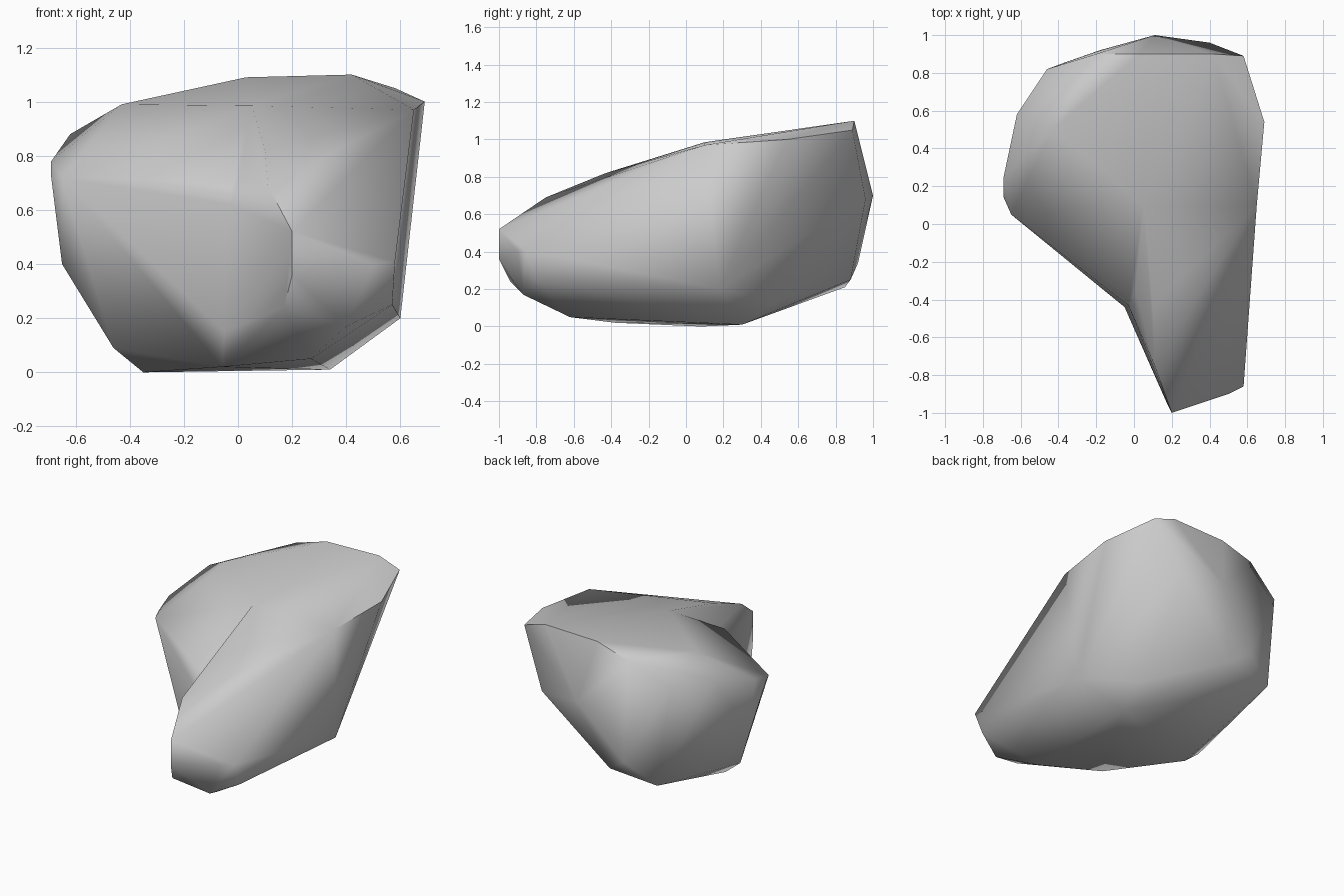
import bpy, bmesh

if "Cube" in bpy.data.objects:
    bpy.data.objects.remove(bpy.data.objects["Cube"])

# Points common to both halves of the boulder
shared = [(.34, .3, .01), (.6, .18, .2), (.65, .1, .97), (.05, .1, .985),
          (-.03, -.43, .62), (-.05, -.44, .15), (-.06, -.38, .02)]

# Broad main mass: base, left flank, back, top rim
body = [(-.35, .08, 0), (-.46, .08, .09), (-.65, .26, .4), (-.65, .05, .72),
        (-.69, .14, .72), (-.69, .25, .78), (-.62, .58, .88), (-.46, .82, .88),
        (-.38, .85, .21), (-.18, .92, .34), (-.05, .88, .25), (.25, .73, .32),
        (.36, .48, .13), (.11, 1, .7), (.4, .96, .68), (.03, .9, 1.09),
        (.42, .9, 1.1), (.58, .89, 1.05), (.69, .54, 1), (-.43, .5, .99),
        (-.2, .9, 1.02), (-.02, -.38, .7)]

# Narrow nose that tapers to the front
nose = [(.2, -1, .52), (.2, -1, .36), (.17, -.94, .24), (.4, -.87, .17),
        (.58, -.86, .41), (.57, -.8, .25), (.27, -.62, .05), (.03, -.6, .14),
        (.11, -.75, .69), (.1, -.43, .82), (.61, -.4, .63), (.5, -.9, .4)]


def hull(name, points):
    bm = bmesh.new()
    for p in points:
        bm.verts.new(p)
    bmesh.ops.convex_hull(bm, input=bm.verts)
    loose = [v for v in bm.verts if not v.link_faces]
    bmesh.ops.delete(bm, geom=loose, context='VERTS')
    bmesh.ops.recalc_face_normals(bm, faces=bm.faces)
    mesh = bpy.data.meshes.new(name)
    bm.to_mesh(mesh)
    bm.free()
    obj = bpy.data.objects.new(name, mesh)
    bpy.context.collection.objects.link(obj)
    return obj


boulder = hull("boulder", body + shared)
tip = hull("boulder_nose", nose + shared)

# Fuse the two masses, leaving the hollow on the left front
mod = boulder.modifiers.new("fuse", 'BOOLEAN')
mod.operation = 'UNION'
mod.solver = 'EXACT'
mod.object = tip
bpy.context.view_layer.objects.active = boulder
boulder.select_set(True)
bpy.ops.object.modifier_apply(modifier=mod.name)
bpy.data.objects.remove(tip)

# Soft shading over the facets
bm = bmesh.new()
bm.from_mesh(boulder.data)
bmesh.ops.remove_doubles(bm, verts=bm.verts, dist=0.01)
bm.to_mesh(boulder.data)
bm.free()
bpy.ops.object.shade_smooth_by_angle(angle=1.2)
